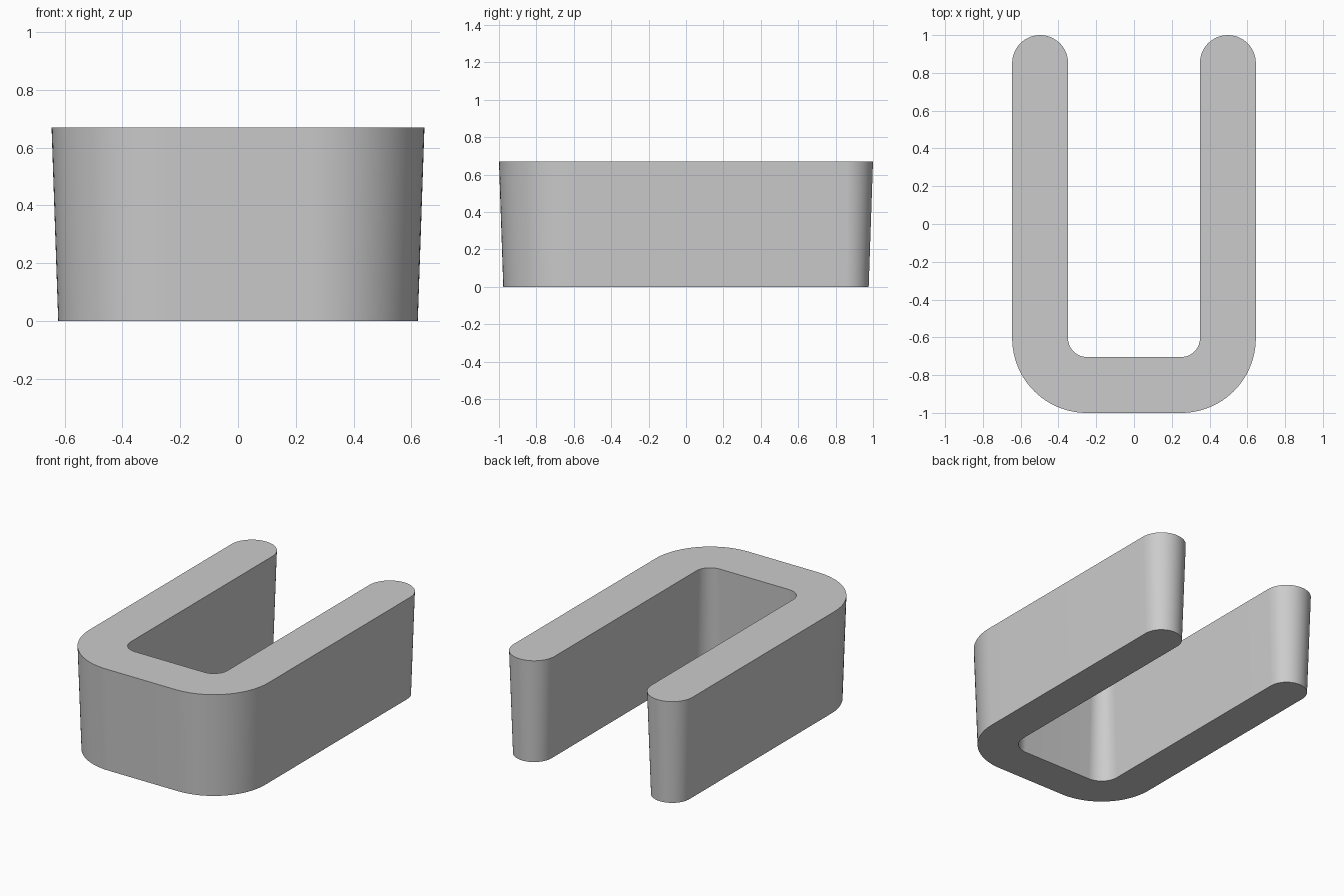
import bpy
import bmesh
from math import sin, cos, radians

cube = bpy.data.objects.get("Cube")
if cube:
    bpy.data.objects.remove(cube, do_unlink=True)

HEIGHT = 0.67
LEG_X, END_Y = 0.497, 0.852    # centres of the leg tips
BEND = 0.247                   # centreline radius of the corners
TOP_HALF, BASE_HALF = 0.148, 0.125


def arc(cx, cy, radius, start, end, steps):
    """Points along an arc, angles in degrees."""
    angles = [radians(start + (end - start) * i / steps) for i in range(steps + 1)]
    return [(cx + radius * cos(a), cy + radius * sin(a)) for a in angles]


def half_outline(half):
    """Right half of the U, from outer front middle round to inner front middle."""
    bx, by = LEG_X - BEND, -END_Y + BEND
    points = arc(bx, by, BEND + half, -90, 0, 24)          # outer corner
    points += arc(LEG_X, END_Y, half, 0, 180, 31)          # rounded leg tip
    points += arc(bx, by, BEND - half, 0, -90, 24)         # inner corner
    return points


def add_level(bm, half, z):
    """Add one horizontal U face as quad strips and return its edge loop."""
    points = half_outline(half)
    right = [bm.verts.new((x, y, z)) for x, y in points]
    left = [bm.verts.new((-x, y, z)) for x, y in points]
    for side in (right, left):
        inner = side[::-1]
        for k in range(len(side) // 2 - 1):
            bm.faces.new((side[k], side[k + 1], inner[k + 1], inner[k]))
    bm.faces.new((left[0], right[0], right[-1], left[-1]))  # front bar
    return right + left[::-1]


# Drafted U-shaped body: small outline at the base, larger at the top
bm = bmesh.new()
base = add_level(bm, BASE_HALF, 0)
top = add_level(bm, TOP_HALF, HEIGHT)
for i in range(len(base)):
    bm.faces.new((base[i - 1], base[i], top[i], top[i - 1]))
bmesh.ops.recalc_face_normals(bm, faces=bm.faces)

mesh = bpy.data.meshes.new("u_clip_body")
bm.to_mesh(mesh)
bm.free()
body = bpy.data.objects.new("u_clip_body", mesh)
bpy.context.collection.objects.link(body)

# Plain grey material
color = (0.6, 0.6, 0.6, 1)
grey = bpy.data.materials.new("light_grey")
grey.use_nodes = True
grey.diffuse_color = color
grey.node_tree.nodes["Principled BSDF"].inputs["Base Color"].default_value = color
mesh.materials.append(grey)

# Smooth walls, sharp rims
bpy.ops.object.select_all(action="DESELECT")
body.select_set(True)
bpy.context.view_layer.objects.active = body
bpy.ops.object.shade_smooth_by_angle(angle=radians(30))
